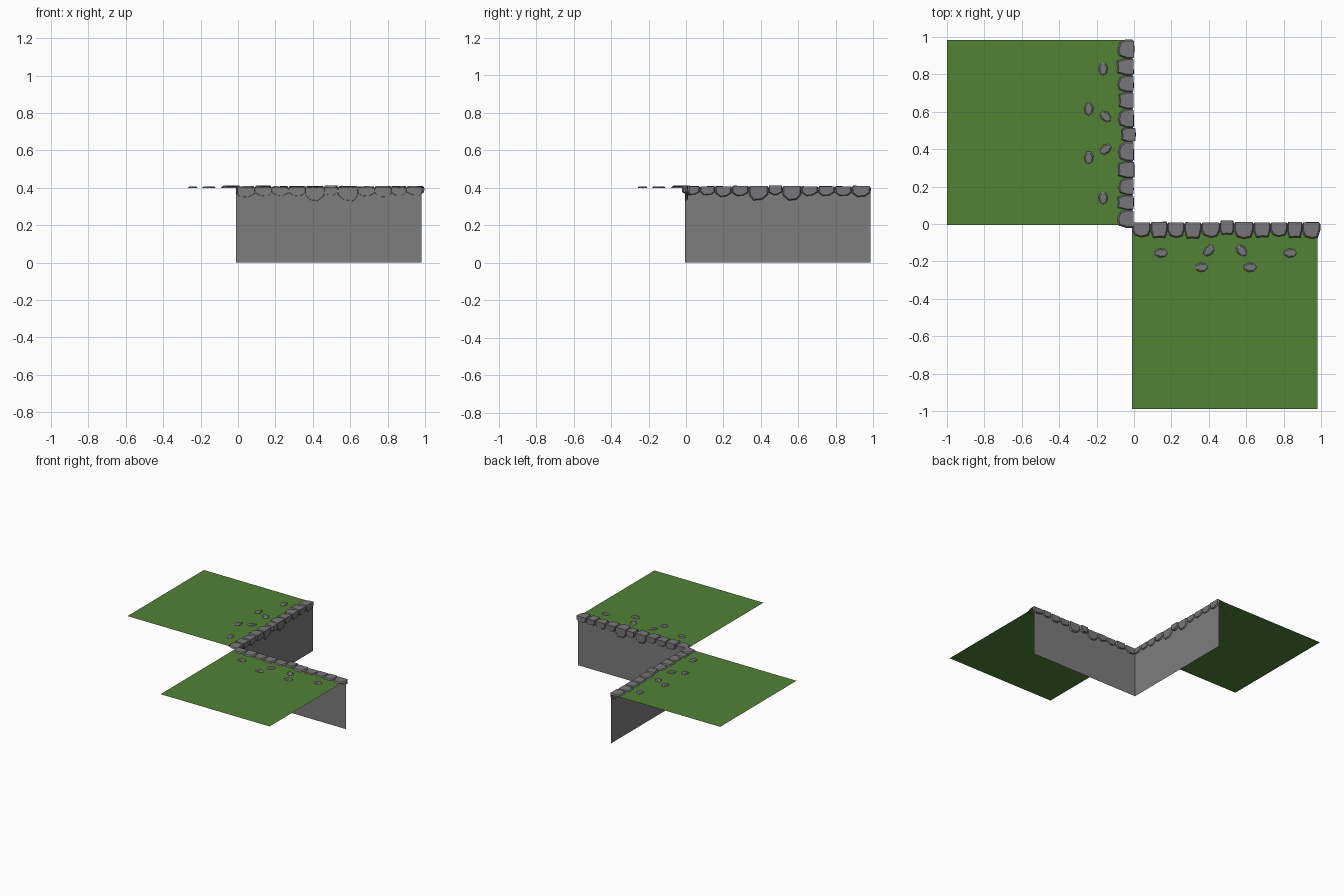
import bpy, bmesh, math, random
from mathutils import Matrix, Vector

if "Cube" in bpy.data.objects:
    bpy.data.objects.remove(bpy.data.objects["Cube"])

random.seed(4)
H = 0.40          # cliff height
L0, L1 = -0.01, 0.98


def material(name, rgb):
    m = bpy.data.materials.new(name)
    m.diffuse_color = (*rgb, 1)
    m.use_nodes = True
    m.node_tree.nodes["Principled BSDF"].inputs["Base Color"].default_value = m.diffuse_color
    return m


GRASS = material("grass green", (0.085, 0.225, 0.036))
WALL = material("cliff grey", (0.205, 0.205, 0.205))
STONE = material("stone grey", (0.185, 0.18, 0.19))


def finish(bm, name, mat, matrix):
    me = bpy.data.meshes.new(name)
    bm.to_mesh(me)
    bm.free()
    me.materials.append(mat)
    me.transform(matrix)
    ob = bpy.data.objects.new(name, me)
    bpy.context.collection.objects.link(ob)
    return ob


def plane(name, pts, mat, matrix):
    bm = bmesh.new()
    bm.faces.new([bm.verts.new(p) for p in pts])
    finish(bm, name, mat, matrix)


def fold(u, v, h):
    """Wrap a flat (u, v) point over the cliff lip, lifted by h."""
    if v < 0:
        return (u, v, H + h)
    if v > 0:
        return (u, h, H - v)
    return (u, h, H + h)


def edge_stone(bm, a, b, depth, drop, h, tip):
    """Chunky stone bent over the lip: base ring, raised ring, two caps."""
    w, c = (b - a) * 1.04, (a + b) / 2
    r = lambda s: random.uniform(-s, s)
    t = 0.012 if tip else -0.004
    pts = [(-.36 * w, -depth + t), (r(.1) * w, -depth), (.36 * w, -depth + t * .7),
           (.5 * w, -.03), (.5 * w, 0), (.48 * w, drop * .6),
           ((.2 + r(.08)) * w, drop), ((-.22 + r(.08)) * w, drop * .93),
           (-.48 * w, drop * .55), (-.5 * w, 0), (-.5 * w, -.035)]
    base = [bm.verts.new(fold(c + u, v, -.002)) for u, v in pts]
    top = [bm.verts.new(fold(c + u * .84, v * .88, h + (r(.002) if v else 0))) for u, v in pts]
    n = len(pts)
    for i in range(n):
        j = (i + 1) % n
        bm.faces.new((base[i], base[j], top[j], top[i]))
    bm.faces.new([top[i] for i in (9, 10, 0, 1, 2, 3, 4)])
    bm.faces.new(top[4:10])


def pebble(bm, x, y, ang):
    """Flat seven-sided pebble with a sloped rim."""
    rings = []
    for s, z in ((1, H - .001), (.93, H + .003), (.72, H + .007)):
        ring = []
        for k in range(7):
            t = math.tau * k / 7
            p = Vector((.036 * s * math.cos(t), .026 * s * math.sin(t), 0))
            p.rotate(Matrix.Rotation(ang, 3, 'Z'))
            ring.append(bm.verts.new((x + p.x, y + p.y, z)))
        rings.append(ring)
    for lo, hi in zip(rings, rings[1:]):
        for i in range(7):
            j = (i + 1) % 7
            bm.faces.new((lo[i], lo[j], hi[j], hi[i]))
    bm.faces.new(rings[-1])


EDGES = [-.01, .09, .18, .27, .36, .46, .535, .64, .73, .82, .90, .995]
DROPS = [.05, .045, .045, .045, .07, .04, .07, .045, .05, .04, .04]
PEBBLES = [(.145, -.155, 0), (.36, -.232, 0), (.40, -.142, .8),
           (.575, -.142, -.9), (.62, -.232, 0), (.835, -.155, 0)]


def cliff_side(prefix, matrix):
    # grass top
    plane(prefix + "_grass", [(L0, -.99, H), (L1, -.99, H), (L1, 0, H), (L0, 0, H)], GRASS, matrix)
    # vertical cliff wall facing outwards
    plane(prefix + "_wall", [(L1, 0, 0), (L0, 0, 0), (L0, 0, H), (L1, 0, H)], WALL, matrix)
    # row of lip stones
    bm = bmesh.new()
    for i, drop in enumerate(DROPS):
        big = i == 5
        edge_stone(bm, EDGES[i], EDGES[i + 1], .055 if big else random.uniform(.07, .082),
                   drop, .018 if big else random.uniform(.007, .011), i % 2 == 0)
    # keep the lifted middle stone from standing taller than the others
    for v in bm.verts:
        v.co.z = min(v.co.z, H + .012)
    finish(bm, prefix + "_edge_stones", STONE, matrix)
    # scattered pebbles
    bm = bmesh.new()
    for p in PEBBLES:
        pebble(bm, *p)
    finish(bm, prefix + "_pebbles", STONE, matrix)


cliff_side("front", Matrix.Identity(4))
cliff_side("left", Matrix.Translation((-.01, .975, 0)) @ Matrix.Rotation(-math.pi / 2, 4, 'Z'))
